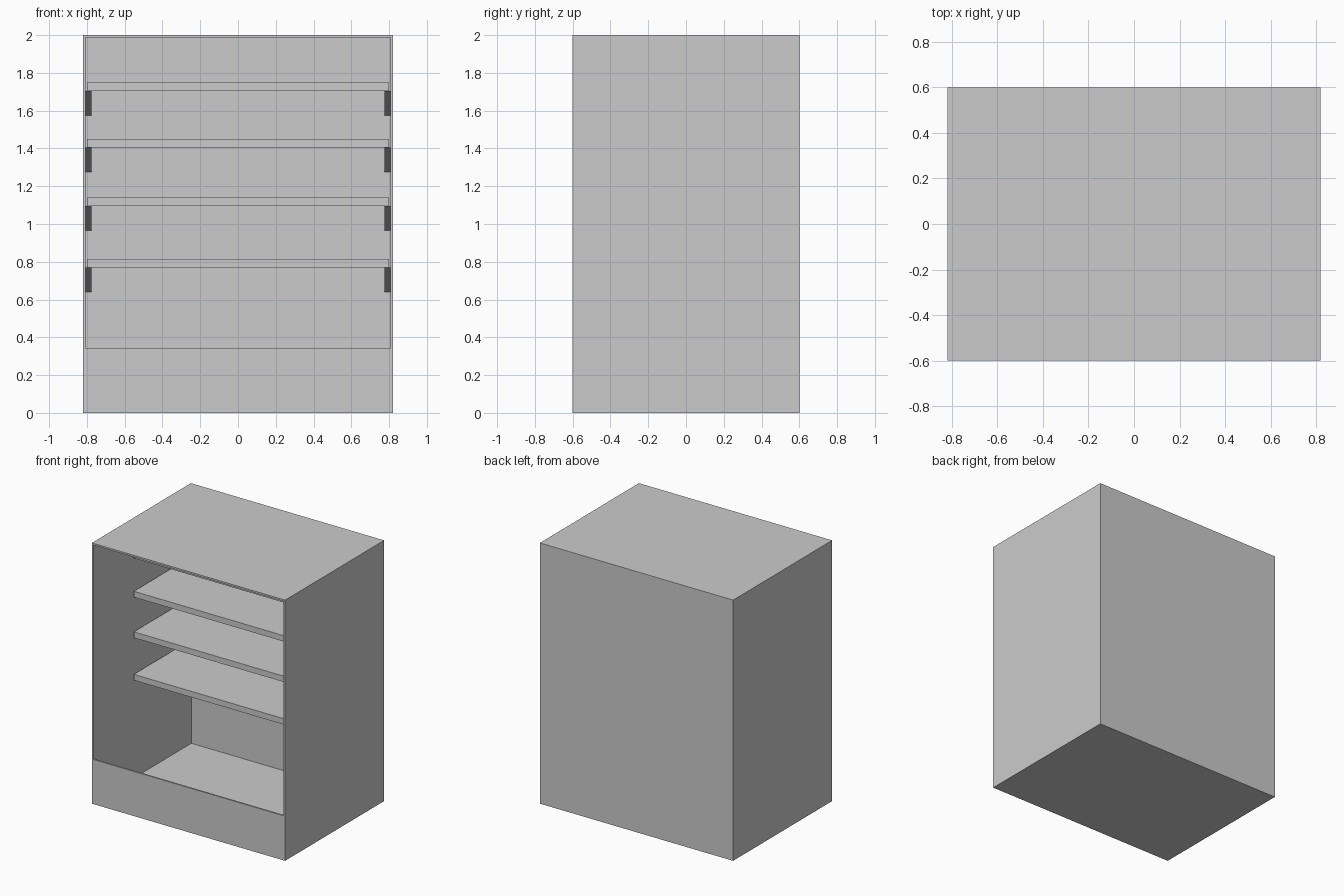
import bpy
import bmesh

if "Cube" in bpy.data.objects:
    bpy.data.objects.remove(bpy.data.objects["Cube"])

W, D, H = 0.82, 0.60, 2.0      # half width, half depth, height
T = 0.013                      # board thickness
IN, BACK = W - T, D - T        # inner side face, inner back face
SHELF_FRONT = -0.12


def mesh_object(name, bm):
    bmesh.ops.recalc_face_normals(bm, faces=bm.faces[:])
    me = bpy.data.meshes.new(name)
    bm.to_mesh(me)
    bm.free()
    ob = bpy.data.objects.new(name, me)
    bpy.context.collection.objects.link(ob)
    return ob


def box(name, x, y, z):
    bm = bmesh.new()
    bmesh.ops.create_cube(bm, size=1)
    for v in bm.verts:
        v.co = [r[0] if c < 0 else r[1] for c, r in zip(v.co, (x, y, z))]
    return mesh_object(name, bm)


def bracket(name, x0, x1, top):
    # wedge: thin at the shelf front, deepest at the back panel
    profile = [(SHELF_FRONT, top), (BACK, top), (BACK, top - 0.13)]
    bm = bmesh.new()
    face = bm.faces.new([bm.verts.new((x0, y, z)) for y, z in profile])
    ext = bmesh.ops.extrude_face_region(bm, geom=[face])
    moved = [g for g in ext["geom"] if isinstance(g, bmesh.types.BMVert)]
    bmesh.ops.translate(bm, vec=(x1 - x0, 0, 0), verts=moved)
    return mesh_object(name, bm)


# Cabinet boards
box("left_side", (-W, -IN), (-D, D), (0, H))
box("right_side", (IN, W), (-D, D), (0, H))
box("top_board", (-IN, IN), (-D, D), (H - T, H))
box("bottom_board", (-IN, IN), (-D, D), (0, T))
box("back_panel", (-IN, IN), (BACK, D), (T, H - T))
box("front_kick_panel", (-IN, IN), (-D, -D + T), (T, 0.342))

# Shelves, each with a wedge bracket at both ends
for i, top in enumerate((0.814, 1.14, 1.451, 1.75), 1):
    under = top - 0.045
    box(f"shelf_{i}", (-0.80, 0.80), (SHELF_FRONT, BACK), (under, top))
    bracket(f"left_bracket_{i}", -IN, -0.775, under)
    bracket(f"right_bracket_{i}", 0.775, IN, under)
